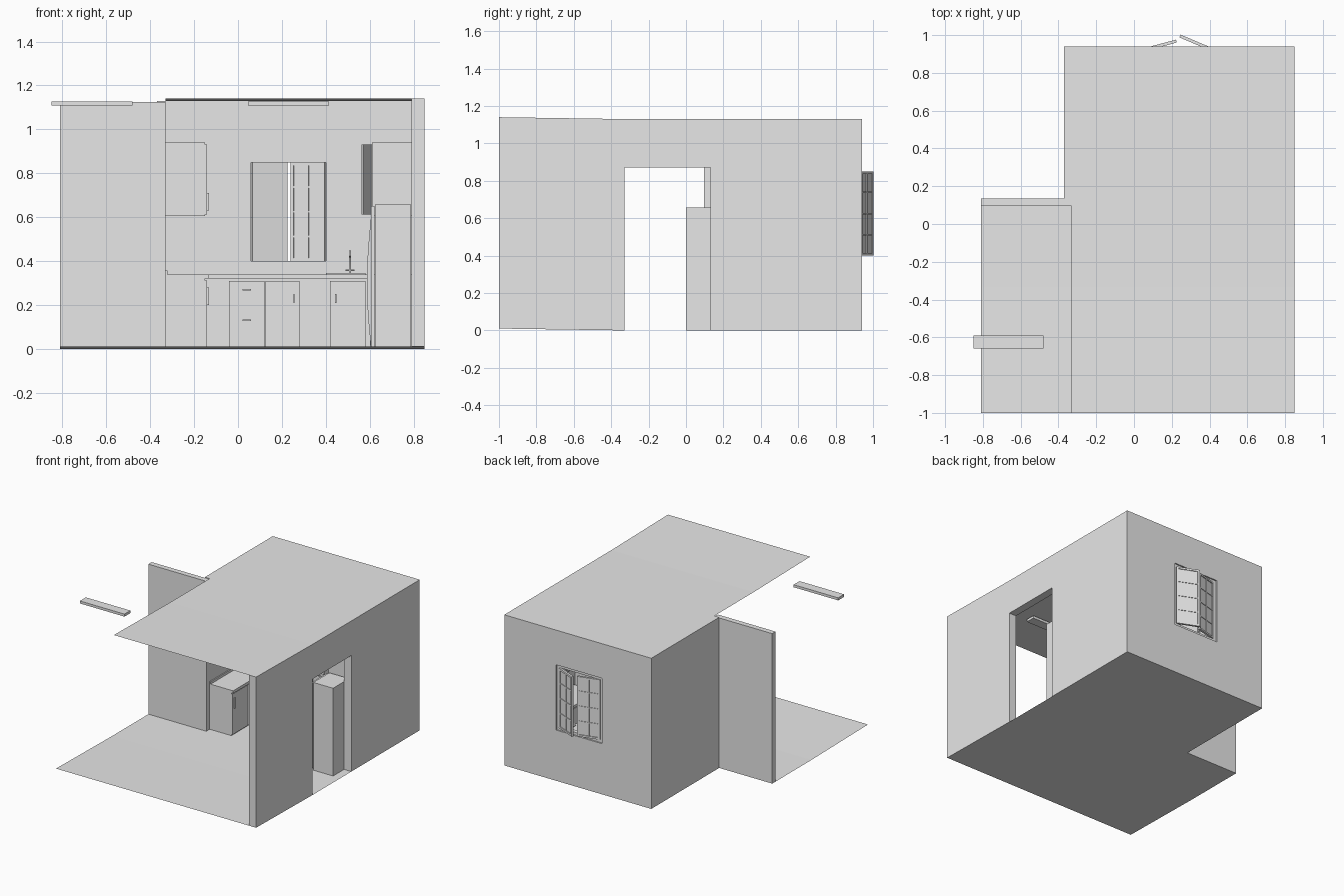
import bpy, bmesh, math
from mathutils import Matrix, Vector

cube = bpy.data.objects.get("Cube")
if cube:
    bpy.data.objects.remove(cube, do_unlink=True)

grey = bpy.data.materials.new("plain_grey")
grey.use_nodes = True
grey.diffuse_color = (0.8, 0.8, 0.8, 1)
grey.node_tree.nodes["Principled BSDF"].inputs["Base Color"].default_value = (0.8, 0.8, 0.8, 1)


def add_object(name, bm):
    mesh = bpy.data.meshes.new(name)
    bm.to_mesh(mesh)
    bm.free()
    mesh.materials.append(grey)
    obj = bpy.data.objects.new(name, mesh)
    bpy.context.collection.objects.link(obj)
    return obj


def add_boxes(bm, lo, hi):
    lo, hi = Vector(lo), Vector(hi)
    size = hi - lo
    matrix = Matrix.Translation((lo + hi) / 2) @ Matrix.Diagonal((*size, 1))
    bmesh.ops.create_cube(bm, size=1, matrix=matrix)


def box(name, lo, hi):
    bm = bmesh.new()
    add_boxes(bm, lo, hi)
    return add_object(name, bm)


def sheet(name, points, extrude=None):
    """Flat polygon, optionally extruded into a solid."""
    bm = bmesh.new()
    face = bm.faces.new([bm.verts.new(p) for p in points])
    if extrude:
        new = bmesh.ops.extrude_face_region(bm, geom=[face])["geom"]
        verts = [v for v in new if isinstance(v, bmesh.types.BMVert)]
        bmesh.ops.translate(bm, verts=verts, vec=extrude)
        bmesh.ops.recalc_face_normals(bm, faces=bm.faces)
    return add_object(name, bm)


def frame(bm, x0, x1, z0, z1, y0, y1, w):
    add_boxes(bm, (x0, y0, z0), (x0 + w, y1, z1))
    add_boxes(bm, (x1 - w, y0, z0), (x1, y1, z1))
    add_boxes(bm, (x0 + w, y0, z0), (x1 - w, y1, z0 + w))
    add_boxes(bm, (x0 + w, y0, z1 - w), (x1 - w, y1, z1))


def tube(name, points, radius):
    curve = bpy.data.curves.new(name, "CURVE")
    curve.dimensions = "3D"
    curve.bevel_depth = radius
    curve.bevel_resolution = 2
    curve.use_fill_caps = True
    spline = curve.splines.new("POLY")
    spline.points.add(len(points) - 1)
    for point, co in zip(spline.points, points):
        point.co = (*co, 1)
    curve.materials.append(grey)
    obj = bpy.data.objects.new(name, curve)
    bpy.context.collection.objects.link(obj)
    return obj


# Room shell; floor and ceiling rise slightly at the open front
FRONT, BACK, LEVEL, TOP, RISE = -1.0, 0.94, -0.33, 1.13, 0.01
sheet("floor_front", [(-0.81, FRONT, RISE), (0.85, FRONT, RISE), (0.85, LEVEL, 0), (-0.81, LEVEL, 0)])
sheet("floor_back", [(-0.81, LEVEL, 0), (0.85, LEVEL, 0), (0.85, BACK, 0),
                     (-0.37, BACK, 0), (-0.37, 0.135, 0), (-0.81, 0.135, 0)])
for name, y0, y1, z0 in (("ceiling_front", FRONT, LEVEL, TOP + RISE), ("ceiling_back", LEVEL, BACK, TOP)):
    sheet(name, [(-0.33, y0, z0), (0.85, y0, z0), (0.85, y1, TOP), (-0.33, y1, TOP)])

# Side wall with the doorway, drawn as a profile
sheet("door_wall", [(0.79, y, z) for y, z in (
    (FRONT, RISE), (LEVEL, 0), (LEVEL, 0.87), (0.13, 0.87), (0.13, 0),
    (BACK, 0), (BACK, TOP), (LEVEL, TOP), (FRONT, TOP + RISE))], (0.06, 0, 0))
box("side_wall", (-0.37, 0.135, 0), (-0.33, BACK, TOP))
box("return_wall", (-0.81, 0.095, 0), (-0.33, 0.135, 1.125))

# Window wall built around its opening
bm = bmesh.new()
for x0, x1, z0, z1 in ((-0.33, 0.04, 0, TOP), (0.42, 0.79, 0, TOP),
                       (0.04, 0.42, 0, 0.38), (0.04, 0.42, 0.87, TOP)):
    add_boxes(bm, (x0, 0.90, z0), (x1, BACK, z1))
add_object("window_wall", bm)
bm = bmesh.new()
frame(bm, 0.04, 0.42, 0.38, 0.87, 0.898, 0.93, 0.02)
add_object("window_frame", bm)

# Two sashes swung outward on their hinges
for name, hinge, angle, side in (("left_sash", (0.063, 0.925), 15, 1),
                                 ("right_sash", (0.397, 0.93), -23, -1)):
    bm = bmesh.new()
    width, low, high = 0.167, 0.40, 0.85
    frame(bm, 0, width, low, high, -0.008, 0.008, 0.014)
    add_boxes(bm, (0.012, -0.002, low + 0.012), (width - 0.012, 0.002, high - 0.012))
    add_boxes(bm, (width / 2 - 0.004, -0.006, low + 0.014), (width / 2 + 0.004, 0.006, high - 0.014))
    for i in range(1, 4):
        z = low + (high - low) * i / 4
        add_boxes(bm, (0.014, -0.006, z - 0.004), (width - 0.014, 0.006, z + 0.004))
    if side < 0:
        bmesh.ops.scale(bm, vec=(-1, 1, 1), verts=bm.verts)
        bmesh.ops.reverse_faces(bm, faces=bm.faces)
    sash = add_object(name, bm)
    sash.location = (*hinge, 0)
    sash.rotation_euler.z = math.radians(angle)

# Ceiling lights
for name, x in (("outer_light", -0.85), ("inner_light", 0.045)):
    box(name, (x, -0.66, 1.108), (x + 0.37, -0.59, 1.127))


# Cabinets along the side walls: body, doors and bar handles
def side_cabinets(name, wall, side, y0, y1, z0, z1, count, handle, ajar=-1):
    def span(a, b):
        return sorted((wall + side * a, wall + side * b))
    a, b = span(0, 0.18)
    box(name + "_body", (a, y0, z0), (b, y1, z1))
    step = (y1 - y0) / count
    for i in range(count):
        y = y0 + i * step
        a, b = span(0.18, 0.188)
        door = box(f"{name}_door_{i}", (a, y + 0.004, z0 + 0.008), (b, y + step - 0.004, z1 - 0.008))
        if i == ajar:
            pivot = Vector((wall + side * 0.18, y + step - 0.004, 0))
            turn = Matrix.Rotation(math.radians(side * 14), 4, "Z")
            door.data.transform(Matrix.Translation(pivot) @ turn @ Matrix.Translation(-pivot))
        else:
            a, b = span(0.188, 0.197)
            box(f"{name}_handle_{i}", (a, y + 0.02, handle), (b, y + 0.026, handle + 0.08))


side_cabinets("left_upper", -0.33, 1, 0.135, 0.90, 0.605, 0.94, 4, 0.63)
side_cabinets("left_lower", -0.33, 1, 0.135, 0.71, 0, 0.32, 3, 0.20)
side_cabinets("right_upper", 0.79, -1, 0.20, 0.90, 0.605, 0.94, 4, 0.63, ajar=0)
side_cabinets("right_lower", 0.79, -1, 0.20, 0.71, 0, 0.32, 3, 0.20)

# Back run of base units with drawer and door handles
box("back_lower_body", (-0.33, 0.72, 0), (0.79, 0.90, 0.32))
for i, (x0, x1) in enumerate(((-0.04, 0.12), (0.125, 0.28), (0.42, 0.58))):
    box(f"back_door_{i}", (x0, 0.712, 0.01), (x1, 0.72, 0.31))
for z in (0.13, 0.27):
    box("drawer_handle", (0.02, 0.703, z - 0.003), (0.06, 0.712, z + 0.003))
for x in (0.255, 0.445):
    box("door_handle", (x - 0.003, 0.703, 0.21), (x + 0.003, 0.712, 0.25))

# Worktops, sink and tap
box("left_worktop", (-0.33, 0.135, 0.32), (-0.135, 0.705, 0.34))
box("right_worktop", (0.595, 0.20, 0.32), (0.79, 0.705, 0.34))
box("back_worktop", (-0.33, 0.705, 0.32), (0.79, 0.90, 0.34))
box("left_splash", (-0.33, 0.135, 0.34), (-0.322, 0.90, 0.358))
bm = bmesh.new()
frame(bm, 0.40, 0.58, 0.73, 0.86, 0.34, 0.346, 0.012)
for v in bm.verts:
    v.co.y, v.co.z = v.co.z, v.co.y
bmesh.ops.reverse_faces(bm, faces=bm.faces)
add_object("sink_rim", bm)
tube("tap_spout", [(0.51, 0.87, 0.34), (0.51, 0.87, 0.43), (0.51, 0.855, 0.445),
                   (0.51, 0.83, 0.445), (0.51, 0.81, 0.42)], 0.005)
tube("tap_levers", [(0.49, 0.87, 0.358), (0.53, 0.87, 0.358)], 0.004)

# Tall fridge with a bowed door
box("fridge_body", (0.625, 0, 0), (0.789, 0.19, 0.658))
box("fridge_door", (0.605, 0.003, 0.012), (0.622, 0.187, 0.65))
arc = [(0.605 - 0.018 * math.sin(math.pi * i / 12), 0.012 + 0.58 * i / 12) for i in range(13)]
sheet("fridge_bowed_panel", [(x, 0.01, z) for x, z in arc], (0, 0.17, 0))
